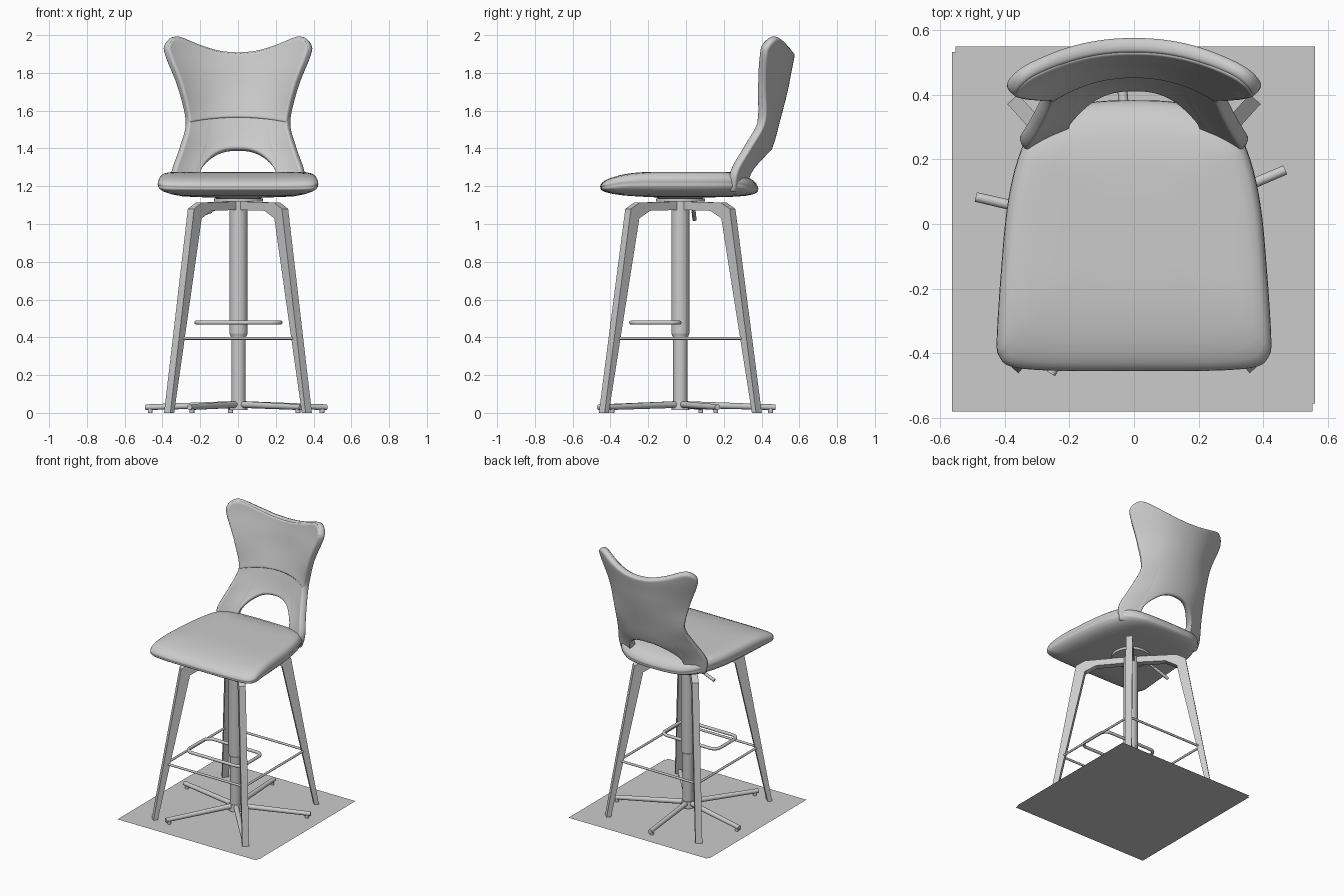
import bpy, bmesh, math
from mathutils import Vector

if "Cube" in bpy.data.objects:
    bpy.data.objects.remove(bpy.data.objects["Cube"])

CX, CY = 0.003, -0.03      # column axis


def interp(pts, t):
    """Smooth (cubic Hermite) interpolation of (key, value) points."""
    t = min(max(t, pts[0][0]), pts[-1][0])
    n = len(pts)

    def slope(i):
        a, b = pts[max(i - 1, 0)], pts[min(i + 1, n - 1)]
        return (b[1] - a[1]) / (b[0] - a[0])
    i = max(k for k in range(n - 1) if pts[k][0] <= t)
    (x0, y0), (x1, y1) = pts[i], pts[i + 1]
    h = x1 - x0
    s = (t - x0) / h
    return ((2*s**3 - 3*s*s + 1) * y0 + (s**3 - 2*s*s + s) * h * slope(i)
            + (3*s*s - 2*s**3) * y1 + (s**3 - s*s) * h * slope(i + 1))


def mesh_object(name, verts, faces, smooth=False):
    me = bpy.data.meshes.new(name)
    me.from_pydata(verts, [], faces)
    bm = bmesh.new()
    bm.from_mesh(me)
    bmesh.ops.recalc_face_normals(bm, faces=bm.faces)
    bm.to_mesh(me)
    bm.free()
    ob = bpy.data.objects.new(name, me)
    bpy.context.collection.objects.link(ob)
    if smooth:
        me.shade_smooth()
    return ob


def rod(name, a, b, r, r2=None, sides=24):
    a, b = Vector(a), Vector(b)
    bpy.ops.mesh.primitive_cone_add(vertices=sides, radius1=r, radius2=r if r2 is None else r2,
                                    depth=(b - a).length, location=(a + b) / 2)
    ob = bpy.context.object
    ob.name = name
    ob.rotation_euler = (b - a).to_track_quat('Z', 'Y').to_euler()
    bpy.ops.object.shade_smooth_by_angle(angle=math.radians(40))
    return ob


def wire_loop(name, pts, r):
    cu = bpy.data.curves.new(name, 'CURVE')
    cu.dimensions = '3D'
    cu.bevel_depth = r
    cu.bevel_resolution = 3
    sp = cu.splines.new('POLY')
    sp.points.add(len(pts) - 1)
    for p, co in zip(sp.points, pts):
        p.co = (*co, 1)
    sp.use_cyclic_u = True
    ob = bpy.data.objects.new(name, cu)
    bpy.context.collection.objects.link(ob)


def plane(name, x0, x1, y0, y1, z):
    mesh_object(name, [(x0, y0, z), (x1, y0, z), (x1, y1, z), (x0, y1, z)], [(0, 1, 2, 3)])


# Floor sheets (two, slightly offset)
plane("floor_sheet_a", -.563, .552, -.58, .533, 0)
plane("floor_sheet_b", -.552, .56, -.555, .55, .001)

# Four bent legs meeting under the seat
LEG = [(.53, 0), (.56, 0), (.372, 1.08), (.31, 1.113), (0, 1.12), (0, 1.075), (.235, 1.07), (.312, 1.03)]
for k, (sx, sy) in enumerate([(1, 1), (-1, 1), (-1, -1), (1, -1)]):
    d = Vector((sx * math.cos(math.radians(48)), sy * math.sin(math.radians(48)), 0))
    side = Vector((-d.y, d.x, 0)) * .0225
    n = len(LEG)
    vs = [Vector((0, CY, z)) + d * r + side * s for s in (-1, 1) for r, z in LEG]
    fs = [tuple(range(n)), tuple(range(n, 2 * n))]
    fs += [(i, (i + 1) % n, n + (i + 1) % n, n + i) for i in range(n)]
    mesh_object(f"leg_{k + 1}", vs, fs)

# Rod frame joining the legs
c = [(.315, CY + .35), (-.315, CY + .35), (-.315, CY - .35), (.315, CY - .35)]
for k in range(4):
    rod(f"stretcher_{k + 1}", (*c[k], .395), (*c[(k + 1) % 4], .395), .008, sides=12)

# Footrest loop with rounded corners
loop = []
for cx, cy, a0 in [(.175, -.085, 0), (-.17, -.085, 90), (-.17, -.24, 180), (.175, -.24, 270)]:
    loop += [(cx + .05 * math.cos(math.radians(a0 + 15 * j)),
              cy + .05 * math.sin(math.radians(a0 + 15 * j)), .478) for j in range(7)]
wire_loop("footrest_loop", loop, .011)

# Column, collar and hub
rod("column_lower", (CX, CY, .02), (CX, CY, .45), .038, sides=32)
rod("column_upper", (CX, CY, .42), (CX, CY, 1.13), .048, sides=32)
rod("column_collar", (CX, CY, .405), (CX, CY, .422), .042, .048, sides=32)
rod("base_hub", (CX, CY, .015), (CX, CY, .062), .048, .042, sides=32)

# Five-arm star base with glides
for k in range(5):
    a = math.radians(23 + 72 * k)
    dx, dy = math.cos(a), math.sin(a)
    rod(f"base_arm_{k + 1}", (CX, CY, .045), (CX + .505 * dx, CY + .505 * dy, .03), .018, .015, 20)
    rod(f"base_glide_{k + 1}", (CX + .48 * dx, CY + .48 * dy, 0), (CX + .48 * dx, CY + .48 * dy, .025), .013, sides=16)

# Swivel plate and height lever
rod("swivel_disc", (CX, CY, 1.118), (CX, CY, 1.135), .13, sides=40)
rod("swivel_mount", (CX, CY, 1.13), (CX, CY, 1.17), .11, .17, 40)
rod("lever_stem", (-.02, .02, 1.125), (-.14, .04, 1.07), .007, sides=12)
rod("lever_grip", (-.14, .04, 1.07), (-.26, .045, 1.025), .011, sides=12)

# Seat: rounded outline swept through a cushion profile
OUT = [(0, -.455), (.18, -.455), (.31, -.451), (.385, -.44), (.416, -.412), (.425, -.36), (.412, -.15),
       (.393, .05), (.36, .2), (.31, .3), (.22, .36), (.1, .38), (0, .383)]
PROF = [(.25, 1.14), (.5, 1.142), (.7, 1.146), (.84, 1.156), (.93, 1.172), (.98, 1.192), (.998, 1.21),
        (.99, 1.216), (1, 1.222), (.995, 1.24), (.975, 1.257), (.94, 1.268), (.87, 1.274), (.75, 1.276),
        (.5, 1.276), (.25, 1.275)]
H = 48
xs, ys = [list(enumerate(p[j] for p in OUT)) for j in (0, 1)]
half = [(interp(xs, 12 * i / H), interp(ys, 12 * i / H)) for i in range(H + 1)]
ring = half + [(-x, y) for x, y in half[-2:0:-1]]


def seat_z(y, z):
    up = (z - 1.13) / .145
    front = max(0, (-.15 - y) / .305)
    back = max(0, (y - .2) / .18)
    return z - .05 * up * front ** 2.5 + .012 * (1 - up) * front - (.045 * up + .008) * back ** 2


N = len(ring)
vs = [(x * s, CY + (y - CY) * s, seat_z(CY + (y - CY) * s, z)) for s, z in PROF for x, y in ring]
fs = [(j * N + i, j * N + (i + 1) % N, (j + 1) * N + (i + 1) % N, (j + 1) * N + i)
      for j in range(len(PROF) - 1) for i in range(N)]
vs += [(0, CY, PROF[0][1]), (0, CY, PROF[-1][1])]
top = (len(PROF) - 1) * N
fs += [(i, (i + 1) % N, N * len(PROF)) for i in range(N)]
fs += [(top + i, top + (i + 1) % N, N * len(PROF) + 1) for i in range(N)]
mesh_object("seat", vs, fs, True)

# Back shell: width, edge depth and centre depth against height
WIDTH = [(1.17, .325), (1.28, .352), (1.4, .313), (1.53, .275), (1.6, .28), (1.75, .32), (1.9, .383), (1.95, .395), (2, .392)]
EDGE = [(1.17, .235), (1.28, .25), (1.4, .32), (1.53, .395), (1.7, .395), (1.85, .4), (1.95, .42), (2, .46)]
MID = [(1.17, .31), (1.28, .36), (1.4, .43), (1.55, .475), (1.7, .515), (1.8, .535), (1.9, .555), (2, .565)]
TOP = [(0, 1.913), (.25, 1.922), (.5, 1.95), (.72, 1.985), (.85, 1.998), (.94, 1.985), (1, 1.94)]


def arch(u):
    x = abs(u) / .63
    return 1.17 if x >= 1 else 1.2 + .19 * (1 - x ** 2.6) ** .5


def back_panel(name, bottom, shift, thick, scale, cols=56, rows=30):
    vs, fs = [], []
    for i in range(cols + 1):
        u = -1 + 2 * i / cols
        zb, zt = bottom(u), interp(TOP, abs(u)) - .025 - (1 - scale) * .3
        for j in range(rows + 1):
            z = zb + (zt - zb) * j / rows
            e, m = interp(EDGE, z), interp(MID, z)
            vs.append((u * (interp(WIDTH, z + .02) - .004) * scale,
                       e + (m - e) * (1 - abs(u * scale) ** 2.2) + shift, z + .02 * j / rows))
    R = rows + 1
    for i in range(cols):
        for j in range(rows):
            a = i * R + j
            fs.append((a, a + R, a + R + 1, a + 1))
    ob = mesh_object(name, vs, fs, True)
    mod = ob.modifiers.new("thickness", 'SOLIDIFY')
    mod.thickness = thick
    mod.offset = 0
    mod = ob.modifiers.new("soften", 'SUBSURF')
    mod.levels = mod.render_levels = 1


back_panel("back_shell", arch, .002, .046, 1)
back_panel("back_pad", lambda u: 1.56 - .028 * u * u, -.014, .03, .975)
